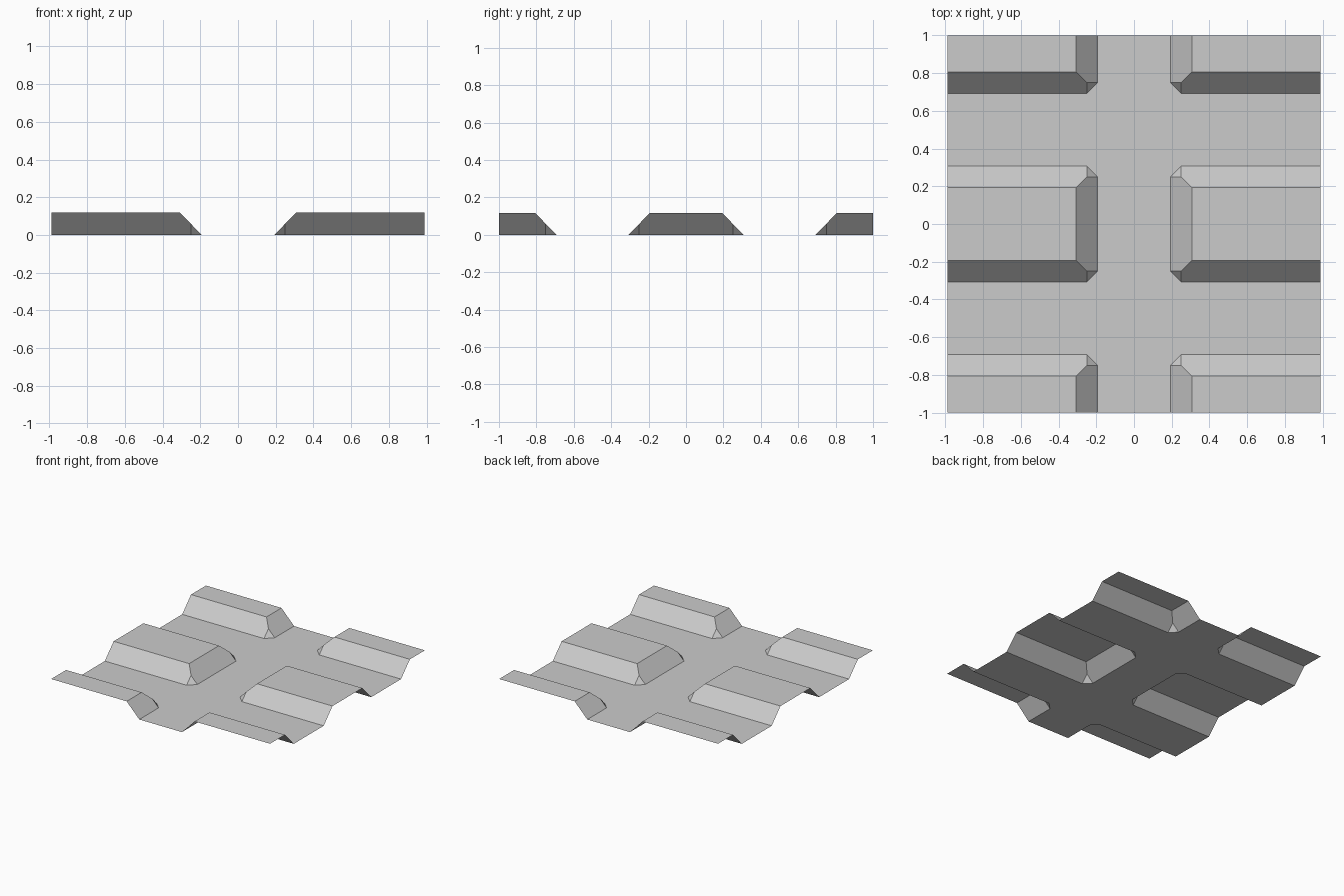
import bpy
import bmesh

cube = bpy.data.objects.get("Cube")
if cube:
    bpy.data.objects.remove(cube, do_unlink=True)

HALF_X = 0.99            # half width of the panel
LANE = 0.193             # half width of a channel floor
RIM = 0.307              # distance from channel centre to the pad's top edge
MID = (LANE + RIM) / 2   # where the corner bevel meets the slopes
PITCH = 0.5              # pad centre to channel centre along y
HEIGHT = 0.118

grey = bpy.data.materials.new("light grey")
grey.use_nodes = True
colour = (0.6, 0.6, 0.6, 1)
grey.diffuse_color = colour
grey.node_tree.nodes["Principled BSDF"].inputs["Base Color"].default_value = colour

# Quarter pad with its share of the channel floor: y = 0 is the pad centre
foot_x, foot_y = (LANE, MID, 0), (MID, RIM, 0)
bevel_tip = (MID, MID, HEIGHT / 2)
top_corner = (RIM, LANE, HEIGHT)
cell = [
    # channel floor
    [(0, 0, 0), (LANE, 0, 0), foot_x, foot_y, (HALF_X, RIM, 0),
     (HALF_X, PITCH, 0), (0, PITCH, 0)],
    # pad top
    [(RIM, 0, HEIGHT), (HALF_X, 0, HEIGHT), (HALF_X, LANE, HEIGHT), top_corner],
    # inner end slope
    [(LANE, 0, 0), (RIM, 0, HEIGHT), top_corner, bevel_tip, foot_x],
    # long side slope
    [(HALF_X, LANE, HEIGHT), (HALF_X, RIM, 0), foot_y, bevel_tip, top_corner],
    # corner bevel
    [foot_x, bevel_tip, foot_y],
]

# Repeat the cell: full pads in the middle row, half pads at the front and back
bm = bmesh.new()
for side in (1, -1):
    for centre, way in ((0, 1), (0, -1), (1, -1), (-1, 1)):
        for face in cell:
            points = [(side * x, centre + way * y, z) for x, y, z in face]
            if side * way < 0:
                points.reverse()
            bm.faces.new([bm.verts.new(p) for p in points])

# Weld into one open sheet and merge the coplanar faces
bmesh.ops.remove_doubles(bm, verts=bm.verts[:], dist=0.0005)
bmesh.ops.dissolve_limit(bm, angle_limit=0.01, verts=bm.verts[:], edges=bm.edges[:])

mesh = bpy.data.meshes.new("grooved_panel")
bm.to_mesh(mesh)
bm.free()
mesh.materials.append(grey)
panel = bpy.data.objects.new("grooved_panel", mesh)
bpy.context.collection.objects.link(panel)
